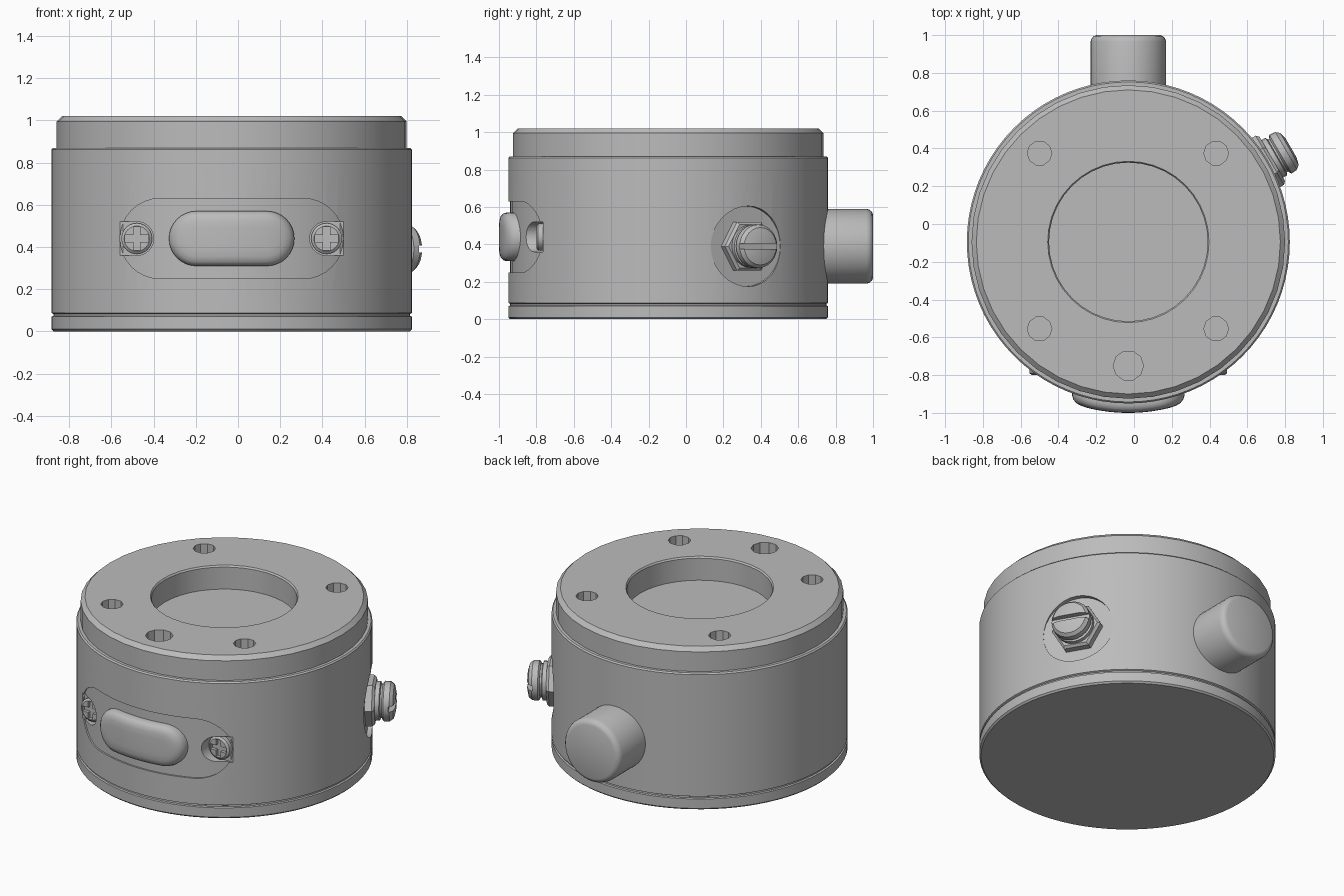
import bpy
import bmesh
from math import cos, sin, pi, sqrt, radians
from mathutils import Matrix, Vector

if "Cube" in bpy.data.objects:
    bpy.data.objects.remove(bpy.data.objects["Cube"], do_unlink=True)

CX, CY = -0.03, -0.095      # axis of the round housing

grey = bpy.data.materials.new("metal grey")
grey.use_nodes = True
grey.diffuse_color = (0.5, 0.5, 0.5, 1)
grey.node_tree.nodes["Principled BSDF"].inputs["Base Color"].default_value = (0.5, 0.5, 0.5, 1)


def frame(direction=(0, 0, 1), z=0.0, x=CX, y=CY):
    """Local z runs along direction, starting on the housing axis."""
    turn = Vector(direction).to_track_quat('Z', 'Y').to_matrix().to_4x4()
    return Matrix.Translation((x, y, z)) @ turn


def finish(name, bm, matrix):
    bmesh.ops.recalc_face_normals(bm, faces=bm.faces)
    mesh = bpy.data.meshes.new(name)
    bm.to_mesh(mesh)
    bm.free()
    mesh.transform(matrix)
    mesh.materials.append(grey)
    ob = bpy.data.objects.new(name, mesh)
    bpy.context.collection.objects.link(ob)
    return ob


def bridge(bm, a, b):
    for i in range(len(a)):
        j = (i + 1) % len(a)
        bm.faces.new((a[i], a[j], b[j], b[i]))


def lathe(name, profile, sides, matrix, hollow=False):
    """Turn (radius, height) points round local z."""
    bm = bmesh.new()
    rings = [[bm.verts.new((r * cos(2 * pi * k / sides), r * sin(2 * pi * k / sides), h))
              for k in range(sides)] for r, h in profile]
    for a, b in zip(rings, rings[1:]):
        bridge(bm, a, b)
    if hollow:
        bridge(bm, rings[-1], rings[0])
    else:
        bm.faces.new(rings[0])
        bm.faces.new(rings[-1])
    return finish(name, bm, matrix)


def stadium(name, half, radius, layers, matrix, shift=0.0, curved=True):
    """Round-ended slab; each layer is (inset, height), wrapped round the housing if curved."""
    bm = bmesh.new()
    rings = []
    for inset, height in layers:
        r = radius - inset
        arc = [(r * sin(t * pi / 16), r * cos(t * pi / 16)) for t in range(9)]
        line = [(half * k / 5, r) for k in range(-4, 5)]
        top = [(-half - x, y) for x, y in reversed(arc)] + line + [(half + x, y) for x, y in arc]
        outline = top + [(x, -y) for x, y in top[-2:0:-1]]
        rings.append([bm.verts.new((x + shift, y, sqrt(height ** 2 - x * x) if curved else height))
                      for x, y in outline])
    for a, b in zip(rings, rings[1:]):
        bridge(bm, a, b)
    for ring in (rings[0], rings[-1]):
        for i in range(len(ring) // 2):
            bm.faces.new(list(dict.fromkeys((ring[i], ring[i + 1], ring[-i - 1], ring[-i]))))
    return finish(name, bm, matrix)


def box(name, size, centre, matrix):
    bm = bmesh.new()
    bmesh.ops.create_cube(bm, size=1, matrix=Matrix.Translation(centre) @ Matrix.Diagonal((*size, 1)))
    return finish(name, bm, matrix)


def cut(ob, cutters):
    for cutter in cutters:
        cutter.hide_render = True
        mod = ob.modifiers.new("cut", 'BOOLEAN')
        mod.operation, mod.solver, mod.object = 'DIFFERENCE', 'EXACT', cutter
        bpy.context.view_layer.objects.active = ob
        bpy.ops.object.modifier_apply(modifier=mod.name)
        bpy.data.objects.remove(cutter, do_unlink=True)


parts = []
front = frame((0, -1, 0), 0.44)
side = frame((cos(radians(30)), sin(radians(30)), 0), 0.39)

# Housing with a groove above its base, a front recess and a round side seat
housing = lathe("housing", [(0.845, 0), (0.855, 0.01), (0.855, 0.07), (0.845, 0.073), (0.845, 0.082),
                            (0.855, 0.087), (0.855, 0.862), (0.847, 0.87)], 80, frame())
cut(housing, [stadium("recess_cutter", 0.34, 0.19, [(0, 0.845), (0, 1.0)], front)]
    + [stadium("pocket_cutter", 0.1, 0.08, [(0, 0.67), (0, 1.0)], front, s * 0.55, False) for s in (-1, 1)]
    + [lathe("seat_cutter", [(0.215, 0.825), (0.215, 1.1)], 32, side)])
parts.append(housing)

# Top ring with its mounting holes
top_ring = lathe("top_ring", [(0.42, 0.869), (0.83, 0.869), (0.83, 0.995), (0.805, 1.02),
                              (0.427, 1.02), (0.42, 1.01)], 40, frame(), True)
holes = [(-0.47, 0.47, 0.065), (0.465, 0.47, 0.065), (-0.47, -0.46, 0.065),
         (0.465, -0.46, 0.065), (0, -0.655, 0.08)]
cut(top_ring, [lathe("hole_cutter", [(r, 0.8), (r, 1.1)], 10, frame((0, 0, 1), 0, CX + x, CY + y))
               for x, y, r in holes])
parts.append(top_ring)

# Domed front button
parts.append(stadium("front_button", 0.1675, 0.13, [(0, 0.835), (0, 0.865), (0.006, 0.883), (0.02, 0.896),
                                                    (0.045, 0.903), (0.08, 0.905)], front))

# Cross-head screws either side of the button
for label, s in (("right", -1), ("left", 1)):
    place = frame((0, -1, 0), 0.44, CX + s * 0.45)
    screw = lathe(label + "_screw", [(0.073, 0.66), (0.073, 0.695), (0.06, 0.705)], 24, place)
    cut(screw, [box("cross_cutter", size, (0, 0, 0.705), place)
                for size in ((0.11, 0.032, 0.04), (0.032, 0.11, 0.04))])
    parts.append(screw)

# Rear knob
parts.append(lathe("rear_knob", [(0.2, 0.75), (0.2, 1.06), (0.195, 1.076), (0.184, 1.089), (0.168, 1.095)],
                   40, frame((0, 1, 0), 0.39)))

# Side fitting: hex nut, collar and slotted cap
parts.append(lathe("side_nut", [(0.15, 0.82), (0.15, 0.865), (0.135, 0.88)], 6, side))
parts.append(lathe("side_collar", [(0.115, 0.87), (0.115, 0.905), (0.1, 0.91), (0.1, 0.93)], 24, side))
cap = lathe("side_cap", [(0.105, 0.92), (0.118, 0.93), (0.116, 0.965), (0.1, 0.985), (0.06, 0.995)], 24, side)
cut(cap, [box("slot_cutter", (0.4, 0.032, 0.06), (0, 0, 0.99), side)])
parts.append(cap)

# Smooth shading with crisp edges
bpy.ops.object.select_all(action='DESELECT')
for ob in parts:
    ob.select_set(True)
bpy.context.view_layer.objects.active = housing
bpy.ops.object.shade_smooth_by_angle(angle=radians(30))
